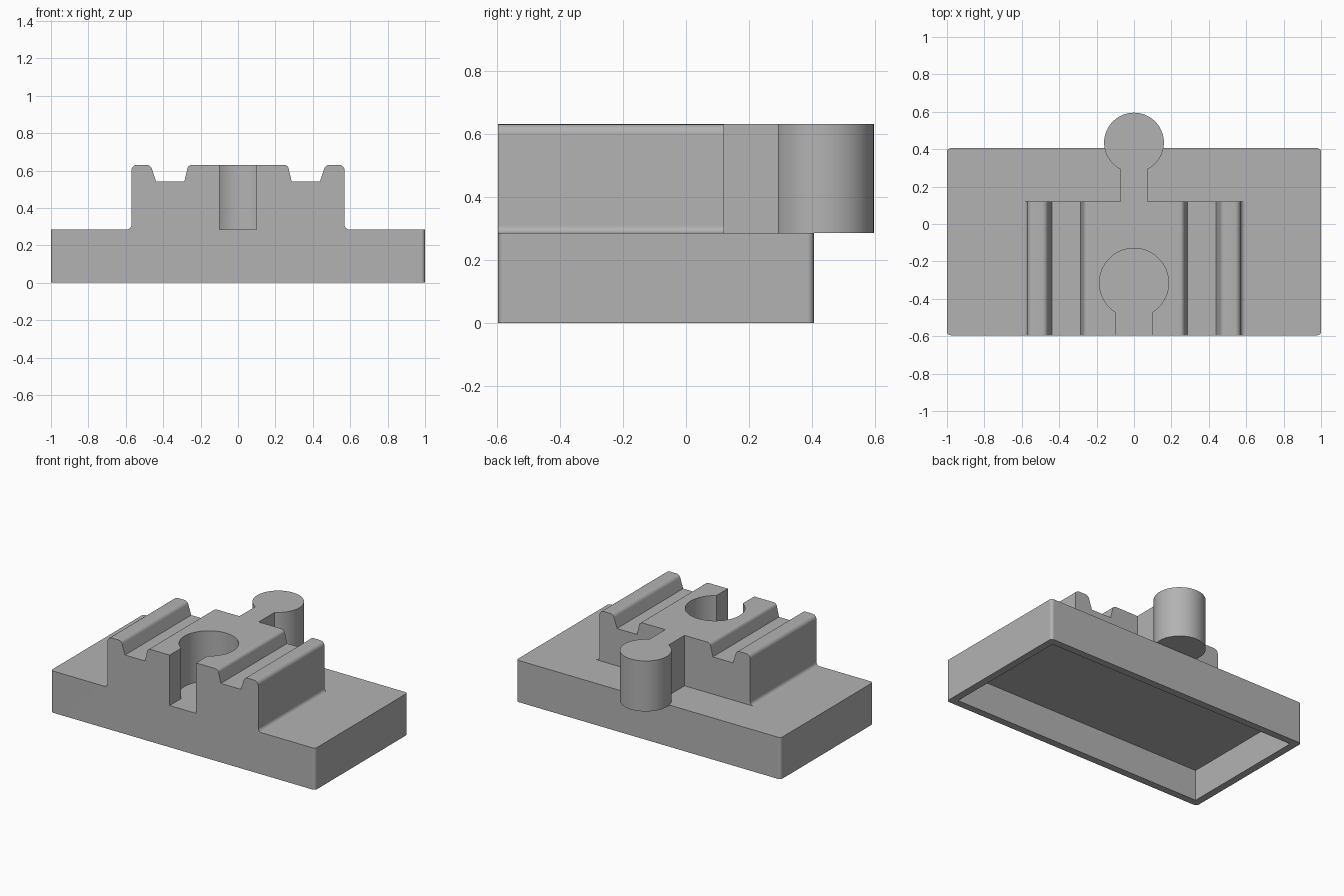
import bpy, bmesh, math
from mathutils import Vector, Matrix

if "Cube" in bpy.data.objects:
    bpy.data.objects.remove(bpy.data.objects["Cube"], do_unlink=True)

FRONT, BACK, DECK, TOP = -0.595, 0.405, 0.285, 0.63

grey = bpy.data.materials.new("mid grey")
grey.use_nodes = True
colour = (0.45, 0.45, 0.45, 1)
grey.diffuse_color = colour
grey.node_tree.nodes["Principled BSDF"].inputs["Base Color"].default_value = colour


def rounded(points, steps=6):
    """Open path of (u, v, radius); corners with a radius become arcs."""
    path = []
    for i, (u, v, r) in enumerate(points):
        p = Vector((u, v))
        if r == 0:
            path.append(p)
            continue
        a = (Vector(points[i - 1][:2]) - p).normalized()
        b = (Vector(points[(i + 1) % len(points)][:2]) - p).normalized()
        half = a.angle(b) / 2
        centre = p + (a + b).normalized() * r / math.sin(half)
        start = p + a * r / math.tan(half) - centre
        end = p + b * r / math.tan(half) - centre
        sweep = start.angle_signed(end)
        for k in range(steps + 1):
            path.append(centre + Matrix.Rotation(-sweep * k / steps, 2) @ start)
    return path


def extrude(name, outline, low, high, axis="z"):
    """Solid with the outline in xy (axis z) or xz (axis y)."""
    place = (lambda p, h: (p.x, p.y, h)) if axis == "z" else (lambda p, h: (p.x, h, p.y))
    bm = bmesh.new()
    face = bm.faces.new([bm.verts.new(place(p, low)) for p in outline])
    new = bmesh.ops.extrude_face_region(bm, geom=[face])["geom"]
    offset = Vector(place(Vector((0, 0)), high - low))
    bmesh.ops.translate(bm, vec=offset, verts=[g for g in new if isinstance(g, bmesh.types.BMVert)])
    bmesh.ops.recalc_face_normals(bm, faces=bm.faces)
    mesh = bpy.data.meshes.new(name)
    bm.to_mesh(mesh)
    bm.free()
    mesh.materials.append(grey)
    obj = bpy.data.objects.new(name, mesh)
    bpy.context.collection.objects.link(obj)
    return obj


def rectangle(x, y0, y1, r=0):
    return rounded([(-x, y0, r), (x, y0, r), (x, y1, r), (-x, y1, r)])


def keyhole(y_centre, radius, half_neck, y_end, n=56):
    """Circle joined to a straight neck that ends at y_end."""
    side = 1 if y_end > y_centre else -1
    gap = math.asin(half_neck / radius)
    pts = [Vector((half_neck, y_end))]
    for k in range(n + 1):
        a = gap + (2 * math.pi - 2 * gap) * k / n
        pts.append(Vector((radius * math.sin(a), y_centre + side * radius * math.cos(a))))
    return pts + [Vector((-half_neck, y_end))]


def combine(target, tool, operation):
    mod = target.modifiers.new(operation.lower(), "BOOLEAN")
    mod.object, mod.operation, mod.solver = tool, operation, "EXACT"
    bpy.context.view_layer.objects.active = target
    bpy.ops.object.modifier_apply(modifier=mod.name)
    bpy.data.objects.remove(tool, do_unlink=True)


# Base plate with rounded corners, hollow underneath
body = extrude("interlocking_base", rectangle(1, FRONT, BACK, 0.02), 0, DECK)
hollow = extrude("hollow", rectangle(0.95, FRONT + 0.05, BACK - 0.05), -0.1, 0.21)
combine(body, hollow, "DIFFERENCE")

# Raised block: grooved profile with filleted feet, mirrored about x = 0
half = rounded([
    (0.595, 0.25, 0), (0.595, DECK, 0),
])[:1] + rounded([
    (0.7, DECK, 0), (0.57, DECK, 0.025), (0.57, TOP, 0.03), (0.467, TOP, 0.03),
    (0.438, 0.54, 0), (0.287, 0.54, 0), (0.266, TOP, 0.025), (0, TOP, 0),
])[1:-1]
profile = half + [Vector((-p.x, p.y)) for p in reversed(half)]
combine(body, extrude("block", profile, FRONT, 0.12, "y"), "UNION")

# Round tab on a neck at the back
combine(body, extrude("tab", keyhole(0.435, 0.16, 0.073, 0.08), DECK, TOP), "UNION")

# Matching round socket, open to the front
combine(body, extrude("socket", keyhole(-0.315, 0.185, 0.1, -0.8), DECK, 0.8), "DIFFERENCE")

# Smooth curves, crisp edges and flat large faces
bpy.ops.object.select_all(action="DESELECT")
body.select_set(True)
bpy.context.view_layer.objects.active = body
bpy.ops.object.shade_smooth_by_angle(angle=math.radians(25))
weighted = body.modifiers.new("flat_faces", "WEIGHTED_NORMAL")
weighted.keep_sharp = True
